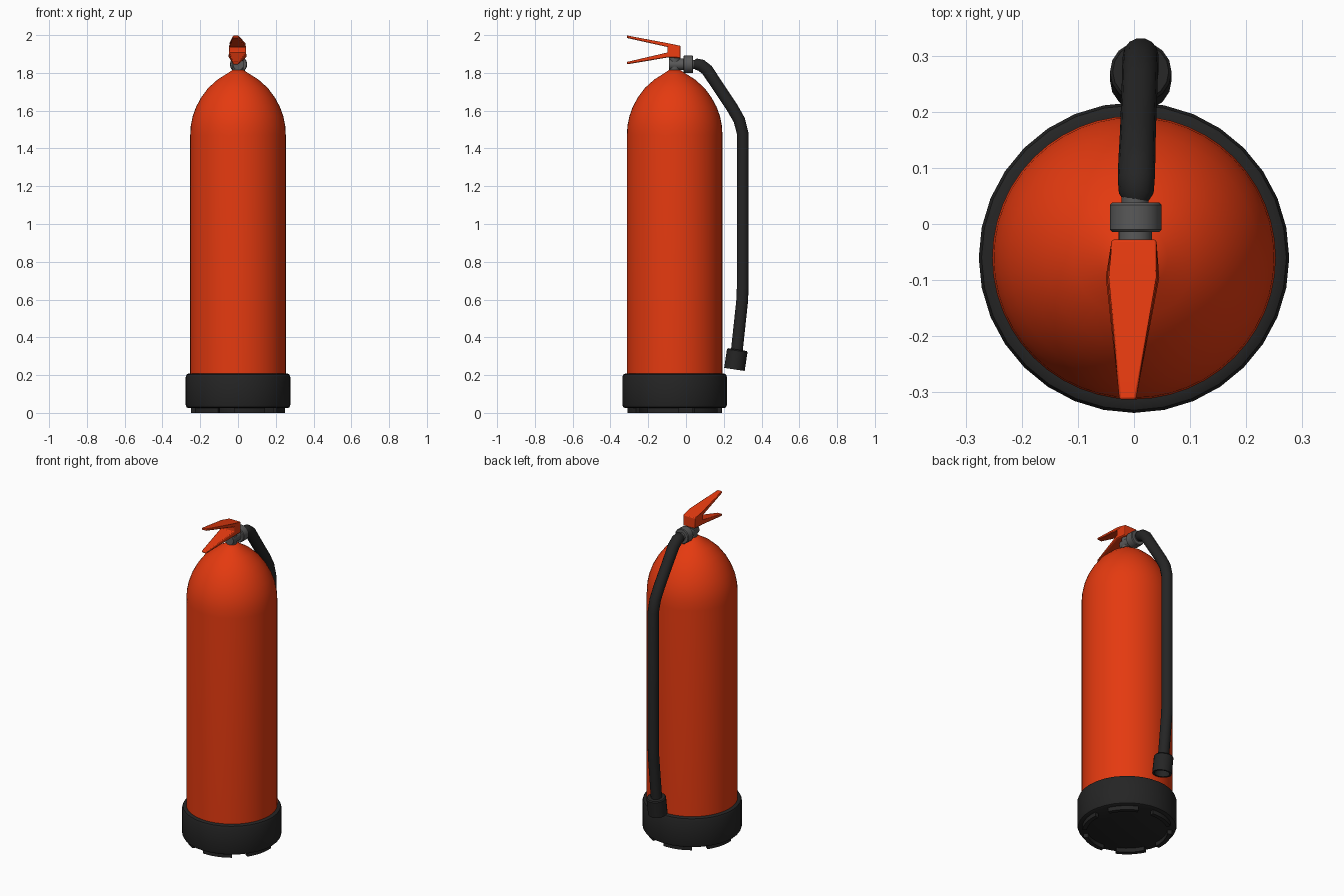
import bpy, bmesh
from math import sin, cos, pi, radians
from mathutils import Vector

cube = bpy.data.objects.get("Cube")
if cube:
    bpy.data.objects.remove(cube, do_unlink=True)

AXIS_Y = -0.06


def material(name, rgb, rough=0.5):
    m = bpy.data.materials.new(name)
    m.use_nodes = True
    m.diffuse_color = (*rgb, 1)
    shader = next(n for n in m.node_tree.nodes if n.type == 'BSDF_PRINCIPLED')
    shader.inputs["Base Color"].default_value = (*rgb, 1)
    shader.inputs["Roughness"].default_value = rough
    return m


RED = material("red paint", (0.78, 0.042, 0.005))
BLACK = material("black rubber", (0.018, 0.018, 0.018))
GREY = material("grey metal", (0.1, 0.1, 0.1))


def finish(name, bm, mat, angle=35, bevel=0.0):
    bmesh.ops.recalc_face_normals(bm, faces=bm.faces)
    mesh = bpy.data.meshes.new(name)
    bm.to_mesh(mesh)
    bm.free()
    mesh.materials.append(mat)
    ob = bpy.data.objects.new(name, mesh)
    bpy.context.collection.objects.link(ob)
    if bevel:
        mod = ob.modifiers.new("soft edges", 'BEVEL')
        mod.width = bevel
        mod.segments = 2
        mod.limit_method = 'ANGLE'
    bpy.ops.object.select_all(action='DESELECT')
    bpy.context.view_layer.objects.active = ob
    ob.select_set(True)
    bpy.ops.object.shade_smooth_by_angle(angle=radians(angle))
    return ob


def skin(bm, rings, caps=True):
    for a, b in zip(rings, rings[1:]):
        n = len(a)
        for i in range(n):
            bm.faces.new((a[i], a[(i + 1) % n], b[(i + 1) % n], b[i]))
    if caps:
        bm.faces.new(rings[0])
        bm.faces.new(rings[-1])


def turned(name, profile, mat, sides, origin, axis=(0, 0, 1), **kw):
    """Turn (radius, height) pairs about an axis."""
    bm = bmesh.new()
    rot = Vector((0, 0, 1)).rotation_difference(Vector(axis))
    rings = [[bm.verts.new(Vector(origin) + rot @ Vector(
        (r * cos(2 * pi * i / sides), r * sin(2 * pi * i / sides), h)))
        for i in range(sides)] for r, h in profile]
    skin(bm, rings)
    return finish(name, bm, mat, **kw)


# Tank with a pointed dome
turned("tank", [(0.253, 0.1), (0.253, 1.47), (0.25, 1.52), (0.24, 1.57),
                (0.222, 1.62), (0.195, 1.67), (0.158, 1.72), (0.108, 1.765),
                (0.06, 1.795), (0.03, 1.815)], RED, 48, (0, AXIS_Y, 0))

# Rubber boot with rounded rims
turned("base_boot", [(0.262, 0.025), (0.272, 0.03), (0.277, 0.042), (0.277, 0.19),
                     (0.272, 0.203), (0.262, 0.208), (0.25, 0.208)],
       BLACK, 32, (0, AXIS_Y, 0))

# Curved feet under the boot
FEET, SPAN = 6, radians(40)
for k in range(FEET):
    bm = bmesh.new()
    rings = []
    for j in range(7):
        a = radians(45) + 2 * pi * k / FEET + SPAN * (j / 6 - 0.5)
        rings.append([bm.verts.new((r * cos(a), AXIS_Y + r * sin(a), z))
                      for r, z in ((0.225, 0), (0.25, 0), (0.25, 0.04), (0.225, 0.04))])
    skin(bm, rings)
    finish(f"base_foot_{k + 1}", bm, BLACK)

# Valve neck, outlet and collar nut
turned("valve_neck", [(0.025, 1.79), (0.03, 1.81), (0.03, 1.885), (0.025, 1.89)],
       GREY, 20, (0, AXIS_Y, 0))
turned("valve_outlet", [(0.03, -0.04), (0.03, 0.04), (0.024, 0.04), (0.024, 0.11)],
       GREY, 20, (0.002, -0.05, 1.845), axis=(0, 1, 0))
turned("collar_nut", [(0.042, 0), (0.046, 0.004), (0.046, 0.048), (0.042, 0.052)],
       GREY, 16, (0.003, -0.014, 1.845), axis=(0, 1, 0))

# Forked handle: side outline (y, z) with a half width that tapers to the tips
OUTLINE = [(-0.028, 1.878), (-0.095, 1.882), (-0.313, 1.845), (-0.313, 1.858),
           (-0.098, 1.908), (-0.098, 1.937), (-0.313, 1.985), (-0.313, 1.998),
           (-0.095, 1.957), (-0.028, 1.943)]


def handle_width(y):
    return 0.04 if y > -0.05 else 0.045 if y > -0.2 else 0.015


bm = bmesh.new()
flanks = []
for side in (-1, 1):
    flanks.append([bm.verts.new((side * handle_width(y) + 0.04 * (y + 0.03), y, z))
                   for y, z in OUTLINE])
skin(bm, flanks)
finish("forked_handle", bm, RED, angle=25, bevel=0.004)

# Hose swept along a bent path of (x, y, z, radius)
PATH = [(0.004, 0.038, 1.845, 0.02), (0.004, 0.055, 1.846, 0.031),
        (0.004, 0.08, 1.84, 0.033), (0.005, 0.112, 1.815, 0.033),
        (0.007, 0.165, 1.735, 0.032), (0.01, 0.245, 1.615, 0.032),
        (0.011, 0.282, 1.55, 0.032), (0.012, 0.3, 1.48, 0.032),
        (0.012, 0.3, 0.66, 0.032), (0.012, 0.297, 0.59, 0.032),
        (0.012, 0.268, 0.32, 0.032)]
points = [Vector(p[:3]) for p in PATH]
bm = bmesh.new()
rings = []
for i, p in enumerate(points):
    tangent = (points[min(i + 1, len(points) - 1)] - points[max(i - 1, 0)]).normalized()
    u = Vector((1, 0, 0))
    u = (u - tangent * u.dot(tangent)).normalized()
    v = tangent.cross(u)
    rings.append([bm.verts.new(p + PATH[i][3] * (u * cos(2 * pi * k / 14) + v * sin(2 * pi * k / 14)))
                  for k in range(14)])
skin(bm, rings)
finish("hose", bm, BLACK, angle=40)

# Nozzle cup, open underneath
turned("nozzle", [(0.03, 0), (0.05, 0), (0.055, 0.006), (0.055, 0.106), (0.044, 0.106),
                  (0.04, 0.05)], BLACK, 16, (0.012, 0.272, 0.335), axis=(0, -0.15, -1))
